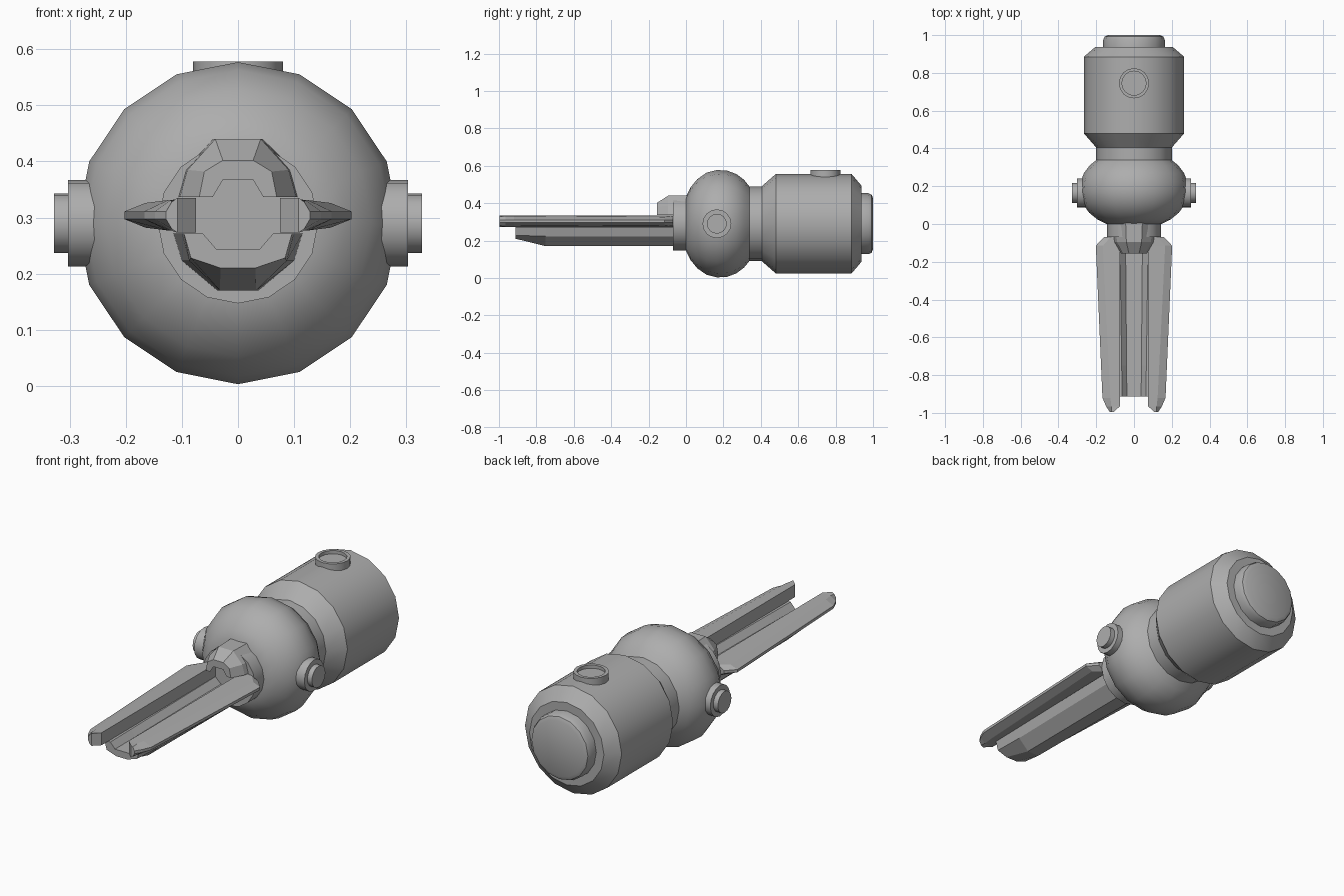
import bpy, bmesh, math
from mathutils import Matrix, Vector

cube = bpy.data.objects.get("Cube")
if cube:
    bpy.data.objects.remove(cube, do_unlink=True)

ZC = 0.29  # height of the main axis

grey = bpy.data.materials.new("plain grey")
grey.use_nodes = True
COL = (0.42, 0.42, 0.42, 1)
grey.diffuse_color = COL
grey.node_tree.nodes["Principled BSDF"].inputs["Base Color"].default_value = COL


def loft(name, rings, smooth=False):
    """Skin a list of equal-length closed rings and cap both ends."""
    bm = bmesh.new()
    vs = [[bm.verts.new(p) for p in ring] for ring in rings]
    n = len(rings[0])
    for a, b in zip(vs, vs[1:]):
        for i in range(n):
            j = (i + 1) % n
            bm.faces.new((a[i], a[j], b[j], b[i]))
    bm.faces.new(vs[0])
    bm.faces.new(vs[-1])
    bmesh.ops.recalc_face_normals(bm, faces=bm.faces)
    me = bpy.data.meshes.new(name)
    bm.to_mesh(me)
    bm.free()
    me.materials.append(grey)
    ob = bpy.data.objects.new(name, me)
    bpy.context.collection.objects.link(ob)
    if smooth:
        bpy.ops.object.select_all(action='DESELECT')
        ob.select_set(True)
        bpy.context.view_layer.objects.active = ob
        bpy.ops.object.shade_smooth_by_angle(angle=math.radians(32))
    return ob


def lathe(name, profile, origin, axis, sides=16):
    """Turn (distance, radius) points around an axis through origin."""
    axis = Vector(axis)
    up = Vector((0, 1, 0)) if abs(axis.z) > 0.5 else Vector((0, 0, 1))
    side = up.cross(axis)
    rings = []
    for d, r in profile:
        rings.append([Vector(origin) + axis * d
                      + (up * math.cos(t) + side * math.sin(t)) * r
                      for t in (2 * math.pi * i / sides for i in range(sides))])
    return loft(name, rings, True)


# Main turned body parts along y
Y, C = (0, 1, 0), (0, 0, ZC)
lathe("wrist_collar", [(-0.07, 0.143), (0.03, 0.143)], C, Y)
lathe("round_joint", [(0.0, 0.145), (0.025, 0.195), (0.06, 0.238), (0.11, 0.273),
                      (0.165, 0.287), (0.22, 0.284), (0.27, 0.265),
                      (0.31, 0.235), (0.34, 0.198)], C, Y)
lathe("neck", [(0.32, 0.2), (0.42, 0.2)], C, Y)
lathe("tank", [(0.405, 0.2), (0.48, 0.266), (0.885, 0.266), (0.937, 0.205)], C, Y)
lathe("end_cap", [(0.92, 0.163), (0.975, 0.163), (0.992, 0.155), (1.0, 0.138)], C, Y)

# Filler port with a recessed centre
lathe("top_port", [(0.5, 0.08), (0.578, 0.08), (0.578, 0.064), (0.562, 0.064)],
      (0, 0.745, 0), (0, 0, 1))

# Stepped pivots on both sides of the joint
for s, side in ((1, "left"), (-1, "right")):
    lathe(side + "_pivot_base", [(0.23, 0.077), (0.303, 0.077)], (0, 0.165, ZC), (s, 0, 0))
    lathe(side + "_pivot_knob", [(0.29, 0.053), (0.328, 0.053)], (0, 0.165, ZC), (s, 0, 0))

# Long side prongs: (y, inner x, ridge x, outer x, ridge half height)
prong = [(-0.07, 0.075, 0.125, 0.16, 0.027),
         (-0.115, 0.075, 0.165, 0.202, 0.022),
         (-0.92, 0.075, 0.125, 0.167, 0.027),
         (-0.965, 0.075, 0.12, 0.148, 0.027),
         (-0.996, 0.108, 0.118, 0.128, 0.024)]
for s, side in ((1, "left"), (-1, "right")):
    rings = []
    for y, xi, xm, xo, h in prong:
        rings.append([(s * x, y, 0.304 + z) for x, z in
                      ((xi, 0.031), (xm, h), (xo, 0.007), (xo, -0.007), (xm, -h), (xi, -0.031))])
    loft(side + "_prong", rings)


def mirrored_ring(y, half):
    """Close a half section by reflecting it across x = 0."""
    pts = half + [(-x, z) for x, z in reversed(half)]
    return [(x, y, z) for x, z in pts]


# Lower prong: a channel that tapers and lifts at the tip
lower = [(-0.06, 1.0, 0.17, 0.223), (-0.75, 0.87, 0.17, 0.223), (-0.912, 0.84, 0.21, 0.228)]
loft("lower_prong", [mirrored_ring(y, [(0.045 * k, 0.243), (0.075 * k, 0.272), (0.115 * k, 0.272),
                                       (0.1 * k, zs), (0.037 * k, zb)])
                     for y, k, zb, zs in lower])

# Short upper hook: a stub of the same channel
hook = [(0.03, 1.0, 0.44, 0.385), (-0.095, 0.9, 0.44, 0.385), (-0.155, 0.6, 0.402, 0.382)]
loft("upper_hook", [mirrored_ring(y, [(0.045 * k, 0.367), (0.075 * k, 0.337), (0.115 * k, 0.337),
                                      (0.1 * k, zs), (0.045 * k, zt)])
                    for y, k, zt, zs in hook])
